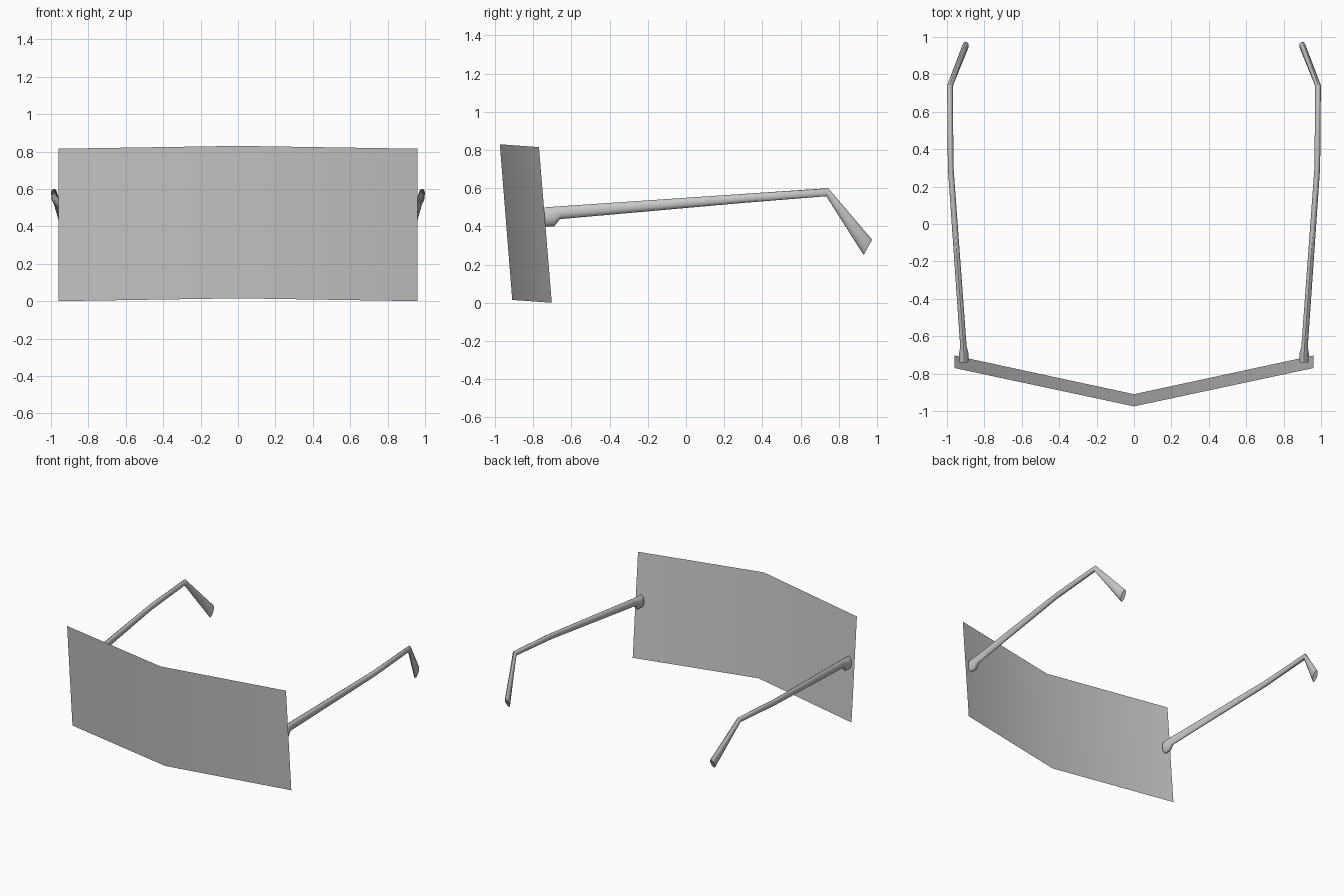
import bpy, bmesh, math
from mathutils import Vector

if "Cube" in bpy.data.objects:
    bpy.data.objects.remove(bpy.data.objects["Cube"])

# One plain grey for everything
grey = bpy.data.materials.new("light_grey")
grey.use_nodes = True
grey.diffuse_color = (0.58, 0.58, 0.58, 1)
grey.node_tree.nodes["Principled BSDF"].inputs["Base Color"].default_value = grey.diffuse_color


def finish(name, bm, angle):
    mesh = bpy.data.meshes.new(name)
    bm.to_mesh(mesh)
    bm.free()
    mesh.materials.append(grey)
    obj = bpy.data.objects.new(name, mesh)
    bpy.context.collection.objects.link(obj)
    bpy.ops.object.select_all(action='DESELECT')
    obj.select_set(True)
    bpy.context.view_layer.objects.active = obj
    bpy.ops.object.shade_smooth_by_angle(angle=math.radians(angle))
    return obj


# Wrap-around lens: a thin sheet folded at the nose and leaning forward
bm = bmesh.new()
top = [bm.verts.new(p) for p in ((-0.96, -0.77, 0.815), (0, -0.975, 0.83), (0.96, -0.77, 0.815))]
low = [bm.verts.new(p) for p in ((-0.96, -0.703, 0), (0, -0.91, 0.015), (0.96, -0.703, 0))]
for i in range(2):
    bm.faces.new((low[i], low[i + 1], top[i + 1], top[i]))
finish("lens", bm, 35)

# Temple sections: centre x, upper (y, z), lower (y, z), half width
SECTIONS = [
    (0.91, (-0.74, 0.50), (-0.74, 0.40), 0.025),
    (0.91, (-0.69, 0.503), (-0.69, 0.40), 0.026),
    (0.912, (-0.65, 0.506), (-0.66, 0.438), 0.018),
    (0.98, (0.30, 0.57), (0.30, 0.523), 0.016),
    (0.984, (0.745, 0.60), (0.735, 0.558), 0.016),
    (0.90, (0.975, 0.33), (0.93, 0.25), 0.017),
]
SIDES = 10


def temple(name, side):
    bm = bmesh.new()
    rings = []
    for x, up, down, half in SECTIONS:
        a, b = Vector((x, *up)), Vector((x, *down))
        mid, rise = (a + b) / 2, (a - b) / 2
        ring = []
        for k in range(SIDES):
            t = math.tau * k / SIDES
            p = mid + rise * math.cos(t) + Vector((half * math.sin(t), 0, 0))
            ring.append(bm.verts.new((p.x * side, p.y, p.z)))
        rings.append(ring)
    for r, s in zip(rings, rings[1:]):
        for k in range(SIDES):
            n = (k + 1) % SIDES
            bm.faces.new((r[k], r[n], s[n], s[k]))
    hinge_cap = bm.faces.new(rings[0])
    bm.faces.new(rings[-1])
    bmesh.ops.recalc_face_normals(bm, faces=bm.faces)
    # Shallow recess in the hinge end
    bmesh.ops.inset_region(bm, faces=[hinge_cap], thickness=0.008, depth=-0.02)
    finish(name, bm, 50)


temple("left_temple", 1)
temple("right_temple", -1)
